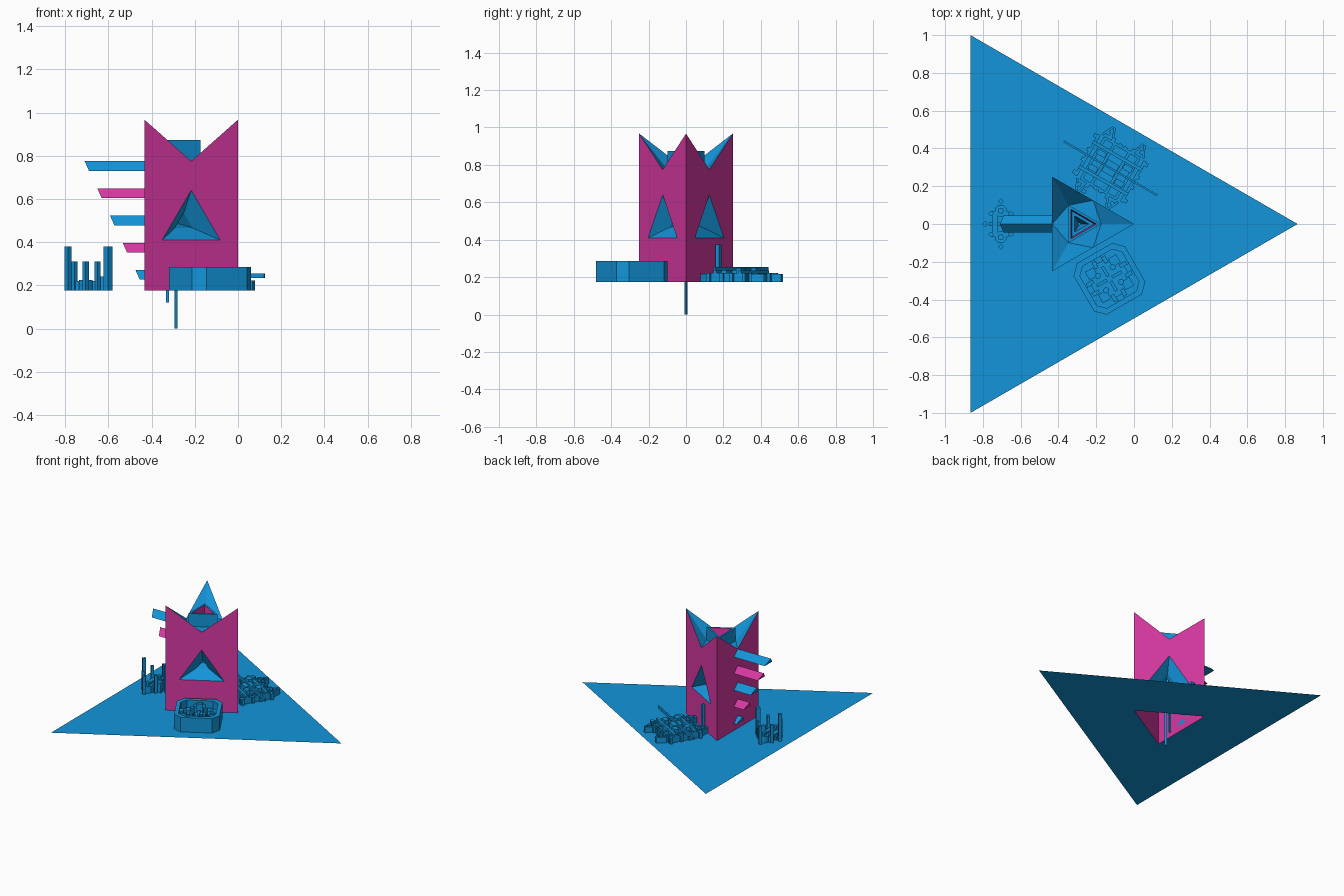
import bpy, bmesh, math
from mathutils import Vector, Matrix

if "Cube" in bpy.data.objects:
    bpy.data.objects.remove(bpy.data.objects["Cube"])

CX = -0.2887          # shared axis of tower and base
Z0 = 0.175            # base plate level


def material(name, rgb):
    m = bpy.data.materials.new(name)
    m.diffuse_color = (*rgb, 1)
    m.use_nodes = True
    m.node_tree.nodes["Principled BSDF"].inputs["Base Color"].default_value = m.diffuse_color
    return m


BLUE = material("bright blue", (0.0065, 0.30, 0.70))
PINK = material("magenta pink", (0.69, 0.04, 0.365))


def finish(bm, name, weld=True):
    if weld:
        bmesh.ops.remove_doubles(bm, verts=bm.verts, dist=1e-5)
        bmesh.ops.recalc_face_normals(bm, faces=bm.faces)
    me = bpy.data.meshes.new(name)
    bm.to_mesh(me)
    bm.free()
    me.materials.append(BLUE)
    me.materials.append(PINK)
    ob = bpy.data.objects.new(name, me)
    bpy.context.collection.objects.link(ob)
    return ob


def face(bm, pts, mat=0):
    f = bm.faces.new([bm.verts.new(p) for p in pts])
    f.material_index = mat


def tri(r, z):
    return [Vector((CX + r * math.cos(a), r * math.sin(a), z))
            for a in (0, 2 * math.pi / 3, 4 * math.pi / 3)]


def loft(bm, rings, mats):
    for a, b, m in zip(rings, rings[1:], mats):
        n = len(a)
        for i in range(n):
            j = (i + 1) % n
            face(bm, (a[i], a[j], b[j], b[i]), m)


def box(bm, x, y, sx, sy, z1, z0=Z0, rot=0.0):
    m = (Matrix.Translation((x, y, (z0 + z1) / 2)) @ Matrix.Rotation(rot, 4, 'Z')
         @ Matrix.Diagonal((sx, sy, z1 - z0, 1)))
    bmesh.ops.create_cube(bm, size=1, matrix=m)


def drum(bm, x, y, r, z1, z0=Z0, n=8):
    bmesh.ops.create_cone(bm, cap_ends=True, segments=n, radius1=r, radius2=r, depth=z1 - z0,
                          matrix=Matrix.Translation((x, y, (z0 + z1) / 2)))


def place(ob, x, y, deg):
    ob.location = (x, y, 0)
    ob.rotation_euler = (0, 0, math.radians(deg))


# base plate, open under the tower
bm = bmesh.new()
loft(bm, [tri(1.1547, Z0), tri(0.2887, Z0)], [0])
ob = finish(bm, "base_plate")
if ob.data.polygons[0].normal.z < 0:
    ob.data.flip_normals()

# tower walls with notched tops and recessed windows
bm = bmesh.new()
low, peak = tri(0.2887, Z0), tri(0.2887, 0.967)
mids = []
for i in range(3):
    j = (i + 1) % 3
    a, b, ta, tb = low[i], low[j], peak[i], peak[j]
    mid = (a + b) / 2
    notch = Vector((mid.x, mid.y, 0.775))
    mids.append(notch)
    if i == 1:                                   # plain back wall
        face(bm, (a, mid, notch, ta), 1)
        face(bm, (mid, b, tb, notch), 1)
        continue
    d = (b - a).normalized()
    inward = (Vector((CX, 0, Z0)) - mid).normalized()

    def window(scale, depth):
        c = Vector((mid.x, mid.y, 0.49)) + inward * depth
        return [c + Vector((d.x * u * scale, d.y * u * scale, v * scale))
                for u, v in ((-0.155, -0.08), (0.155, -0.08), (0, 0.15))]
    L, R, T = window(1, 0)
    face(bm, (a, b, R, L), 1)
    face(bm, (b, tb, notch, T, R), 1)
    face(bm, (a, L, T, notch, ta), 1)
    loft(bm, [window(1, 0), window(0.3, 0.07), window(0.08, 0.13)], [0, 0])
    face(bm, window(0.08, 0.13))

# folded roof around the chimney
inner = tri(0.115, 0.775)
for i in range(3):
    j = (i + 1) % 3
    face(bm, (peak[i], mids[i], inner[i]))
    face(bm, (peak[i], inner[i], mids[i - 1]))
    face(bm, (mids[i], inner[j], inner[i]))

# chimney, its pink throat and the long spike hanging through the floor
loft(bm, [inner, tri(0.115, 0.873), tri(0.09, 0.873), tri(0.078, 0.80),
          tri(0.05, 0.80), tri(0.009, 0.70), tri(0.009, 0.0)], [0, 0, 1, 0, 0, 0])
face(bm, tri(0.009, 0.0))
finish(bm, "tower")

# small second spike under the floor
bm = bmesh.new()
box(bm, -0.327, 0, 0.014, 0.012, 0.42, 0.12)
finish(bm, "short_spike")

# ridged steps on the back wall, alternating in colour
for k in range(5):
    top, tip = 0.775 - 0.126 * k, -0.71 + 0.0588 * k
    bm = bmesh.new()

    def section(x_top, x_low):
        return [(x_top, 0, top), (x_low, 0.045, top - 0.045), (x_low, -0.045, top - 0.045)]
    near, far = section(-0.433, -0.433), section(tip, tip + 0.02)
    loft(bm, [near, far], [k % 2])
    face(bm, near, k % 2)
    face(bm, far, k % 2)
    finish(bm, "step_%d" % (k + 1))

# front machine: chamfered walled enclosure with four matching corners inside
bm = bmesh.new()


def octagon(s, q, z):
    return [(x, y, z) for x, y in ((s, -q), (s, q), (q, s), (-q, s),
                                   (-s, q), (-s, -q), (-q, -s), (q, -s))]


loft(bm, [octagon(0.157, 0.108, Z0), octagon(0.157, 0.108, 0.27), octagon(0.157, 0.108, 0.285),
          octagon(0.128, 0.09, 0.285), octagon(0.128, 0.09, 0.215)], [0] * 4)
face(bm, octagon(0.128, 0.09, 0.215))
bmesh.ops.remove_doubles(bm, verts=bm.verts, dist=1e-5)
bmesh.ops.recalc_face_normals(bm, faces=bm.faces)
for k in range(4):
    a = math.pi / 2 * k
    c, s = math.cos(a), math.sin(a)
    for u, v, su, sv, z in ((0.07, 0.07, 0.05, 0.05, 0.245), (0.1, 0.03, 0.04, 0.02, 0.26),
                            (0.03, 0.1, 0.02, 0.04, 0.26), (0.115, 0, 0.03, 0.04, 0.27),
                            (0.045, 0, 0.06, 0.016, 0.235)):
        box(bm, c * u - s * v, s * u + c * v, su, sv, z, 0.2, a)
    drum(bm, c * 0.045 - s * 0.045, s * 0.045 + c * 0.045, 0.016, 0.27, 0.2)
place(finish(bm, "walled_machine", False), -0.13, -0.29, 30)

# rear machine: low lattice of bars, posts and fins with one long rod
bm = bmesh.new()
for sx in (-1, 1):
    box(bm, 0, 0.075 * sx, 0.3, 0.018, 0.235)
    box(bm, 0, 0.125 * sx, 0.22, 0.014, 0.215)
    for x in (0.045, 0.105, 0.14):
        box(bm, x * sx, 0, 0.016, 0.25, 0.222)
    for sy in (-1, 1):
        for x, y in ((0.15, 0.03), (0.155, 0.11), (0.06, 0.14), (0.015, 0.13), (0.1, 0.155)):
            box(bm, x * sx, y * sy, 0.02, 0.02, 0.222)
        box(bm, 0.08 * sx, 0.045 * sy, 0.05, 0.03, 0.25)
        # upright triangular fins at the corners
        box(bm, 0.11 * sx, 0.165 * sy, 0.012, 0.07, 0.218, rot=0.45 * sx * sy)
        box(bm, 0.075 * sx, 0.165 * sy, 0.012, 0.07, 0.218, rot=-0.35 * sx * sy)
box(bm, 0, 0, 0.07, 0.07, 0.245)
box(bm, 0, 0, 0.57, 0.01, 0.255, 0.235)
box(bm, -0.06, -0.175, 0.022, 0.022, 0.375)
place(finish(bm, "lattice_machine", False), -0.125, 0.295, -30)

# left machine: upright diamond pillars around a rounded core
bm = bmesh.new()
q = math.pi / 4
for x, size, z in ((-0.787, 0.022, 0.38), (-0.602, 0.028, 0.38)):
    box(bm, x, 0, size, size, z, rot=q)
for s in (-1, 1):
    for x, y in ((-0.757, 0.055), (-0.705, 0.12), (-0.65, 0.055)):
        box(bm, x, y * s, 0.02, 0.02, 0.31, rot=q)
    drum(bm, -0.705, 0.07 * s, 0.032, 0.225, n=12)
    drum(bm, -0.705, 0.07 * s, 0.016, 0.245, n=8)
    box(bm, -0.635, 0.03 * s, 0.03, 0.02, 0.24)
for x, w in ((-0.737, 0.03), (-0.675, 0.026)):
    box(bm, x, 0, w, 0.13, 0.22)
box(bm, -0.705, 0, 0.12, 0.02, 0.205)
finish(bm, "pillar_machine", False)
